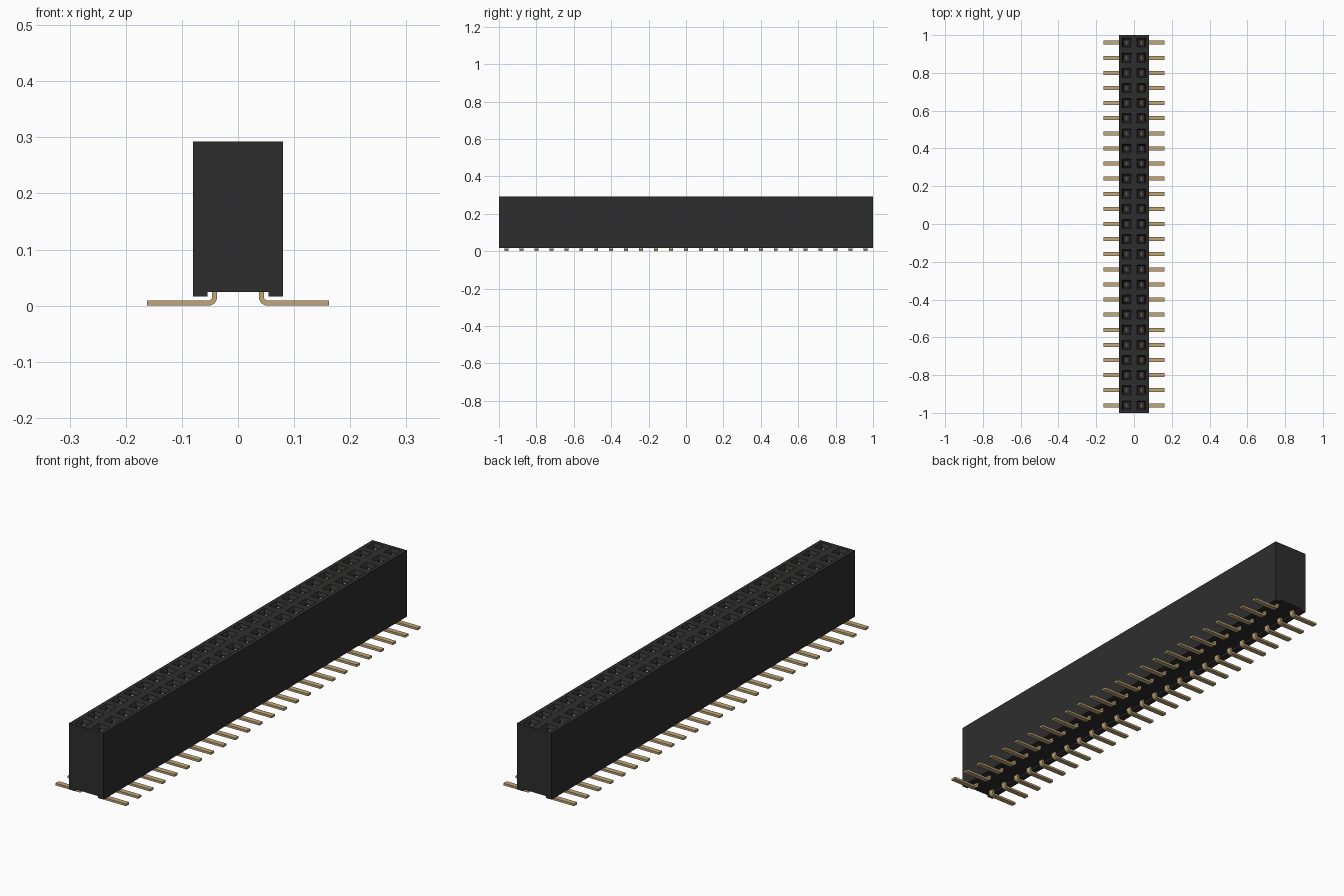
import bpy, bmesh, math
from mathutils import Vector

cube = bpy.data.objects.get("Cube")
if cube:
    bpy.data.objects.remove(cube, do_unlink=True)

ROWS, PITCH = 25, 0.08
TOP = 0.2925


def material(name, rgb, roughness):
    m = bpy.data.materials.new(name)
    m.use_nodes = True
    m.diffuse_color = (*rgb, 1)
    bsdf = m.node_tree.nodes["Principled BSDF"]
    bsdf.inputs["Base Color"].default_value = (*rgb, 1)
    bsdf.inputs["Roughness"].default_value = roughness
    return m


black = material("black plastic", (0.027, 0.027, 0.027), 0.6)
gold = material("gold metal", (0.54, 0.39, 0.19), 0.4)


def finish(bm, name, mat):
    bmesh.ops.recalc_face_normals(bm, faces=bm.faces[:])
    mesh = bpy.data.meshes.new(name)
    bm.to_mesh(mesh)
    bm.free()
    mesh.materials.append(mat)
    obj = bpy.data.objects.new(name, mesh)
    bpy.context.collection.objects.link(obj)
    return obj


# Housing: cross-section with a shallow channel underneath, one bay per row
profile = [(-0.08, 0.0165), (-0.054, 0.0165), (-0.054, 0.0245), (0.054, 0.0245),
           (0.054, 0.0165), (0.08, 0.0165), (0.08, TOP), (0, TOP), (-0.08, TOP)]
bm = bmesh.new()
rings = [[bm.verts.new((x, -1 + j * PITCH, z)) for x, z in profile]
         for j in range(ROWS + 1)]
n = len(profile)
for a, b in zip(rings, rings[1:]):
    for i in range(n):
        bm.faces.new((a[i], a[(i + 1) % n], b[(i + 1) % n], b[i]))
bm.faces.new(rings[0])
bm.faces.new(rings[-1])
bmesh.ops.recalc_face_normals(bm, faces=bm.faces[:])

# Sockets: square mouth, sloped lead-in, then a deep straight well
sockets = [f for f in bm.faces if f.normal.z > 0.9 and f.calc_center_median().z > 0.28]
for inset, drop in ((0.016, 0), (0.007, 0.012), (0.0001, 0.22)):
    bmesh.ops.inset_individual(bm, faces=sockets, thickness=inset, use_even_offset=True)
    verts = list({v for f in sockets for v in f.verts})
    bmesh.ops.translate(bm, verts=verts, vec=Vector((0, 0, -drop)))
finish(bm, "housing", black)


# Contacts: a flat strip rising in the socket and bent outward into a foot
def contact_outline():
    cx, cz, outer, inner, tip = 0.053, 0.016, 0.016, 0.007, 0.1625
    angles = [math.pi + math.pi / 2 * k / 6 for k in range(7)]
    arc = lambda r, seq: [(cx + r * math.cos(a), cz + r * math.sin(a)) for a in seq]
    return ([(cx - outer, 0.28)] + arc(outer, angles) + [(tip, cz - outer), (tip, cz - inner)]
            + arc(inner, reversed(angles)) + [(cx - inner, 0.28)])


def contact_row(name, side):
    bm = bmesh.new()
    for j in range(ROWS):
        y = (j - (ROWS - 1) / 2) * PITCH
        face = bm.faces.new([bm.verts.new((side * x, y - 0.0105, z))
                             for x, z in contact_outline()])
        new = bmesh.ops.extrude_face_region(bm, geom=[face])["geom"]
        bmesh.ops.translate(bm, vec=Vector((0, 0.021, 0)),
                            verts=[v for v in new if isinstance(v, bmesh.types.BMVert)])
    obj = finish(bm, name, gold)
    bpy.ops.object.select_all(action="DESELECT")
    obj.select_set(True)
    bpy.context.view_layer.objects.active = obj
    bpy.ops.object.shade_smooth_by_angle(angle=math.radians(30))


contact_row("left_contacts", 1)
contact_row("right_contacts", -1)
